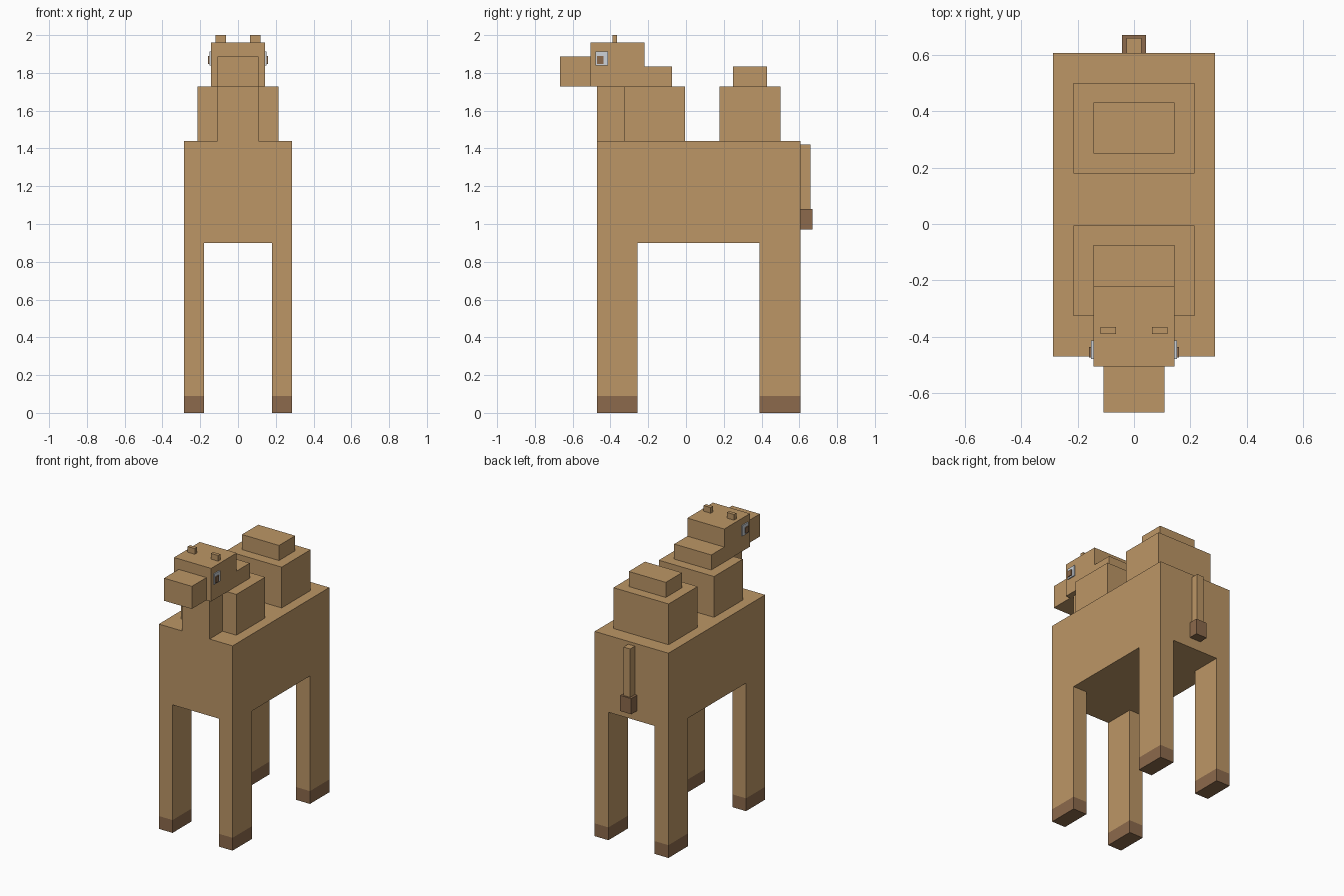
import bpy
import bmesh
from mathutils import Vector

cube = bpy.data.objects.get("Cube")
if cube:
    bpy.data.objects.remove(cube, do_unlink=True)


def make_material(name, rgb):
    mat = bpy.data.materials.new(name)
    mat.use_nodes = True
    color = (*rgb, 1.0)
    mat.diffuse_color = color
    bsdf = mat.node_tree.nodes["Principled BSDF"]
    bsdf.inputs["Base Color"].default_value = color
    bsdf.inputs["Roughness"].default_value = 0.9
    return mat


TAN = make_material("tan fur", (0.503, 0.305, 0.133))
BROWN = make_material("dark brown", (0.262, 0.144, 0.072))
PALE = make_material("pale eye", (0.61, 0.65, 0.69))


def box(name, x, y, z, mat):
    """Box spanning the given (min, max) ranges."""
    low, high = Vector((x[0], y[0], z[0])), Vector((x[1], y[1], z[1]))
    bm = bmesh.new()
    bmesh.ops.create_cube(bm, size=1)
    bmesh.ops.scale(bm, vec=high - low, verts=bm.verts)
    mesh = bpy.data.meshes.new(name)
    bm.to_mesh(mesh)
    bm.free()
    mesh.materials.append(mat)
    obj = bpy.data.objects.new(name, mesh)
    obj.location = (low + high) / 2
    bpy.context.collection.objects.link(obj)
    return obj


def centred(name, half, y, z, mat=TAN):
    return box(name, (-half, half), y, z, mat)


def pair(name, x, y, z, mat):
    """Matching boxes on the left (+x) and right (-x)."""
    box("left_" + name, x, y, z, mat)
    box("right_" + name, (-x[1], -x[0]), y, z, mat)


# Body, legs and hooves
centred("body", 0.287, (-0.47, 0.605), (0.90, 1.44))
for end, y in (("front", (-0.47, -0.257)), ("back", (0.39, 0.605))):
    pair(end + "_leg", (0.18, 0.287), y, (0.09, 0.90), TAN)
    pair(end + "_hoof", (0.18, 0.287), y, (0.0, 0.09), BROWN)

# Two stepped humps
centred("front_hump", 0.215, (-0.325, -0.005), (1.44, 1.727))
centred("front_hump_top", 0.144, (-0.22, -0.075), (1.727, 1.833))
centred("back_hump", 0.215, (0.178, 0.50), (1.44, 1.727))
centred("back_hump_top", 0.144, (0.25, 0.43), (1.727, 1.833))

# Neck, head and snout
centred("neck", 0.108, (-0.47, -0.325), (1.44, 1.727))
centred("head", 0.144, (-0.505, -0.22), (1.727, 1.96))
centred("snout", 0.108, (-0.667, -0.505), (1.727, 1.886))

# Ears and eyes
pair("ear", (0.063, 0.118), (-0.39, -0.365), (1.96, 2.0), TAN)
pair("eye", (0.144, 0.152), (-0.478, -0.412), (1.838, 1.912), PALE)
pair("pupil", (0.152, 0.159), (-0.472, -0.436), (1.848, 1.89), BROWN)

# Tail with a dark tuft
centred("tail", 0.026, (0.605, 0.658), (1.08, 1.42))
centred("tail_tuft", 0.043, (0.605, 0.67), (0.97, 1.08), BROWN)
